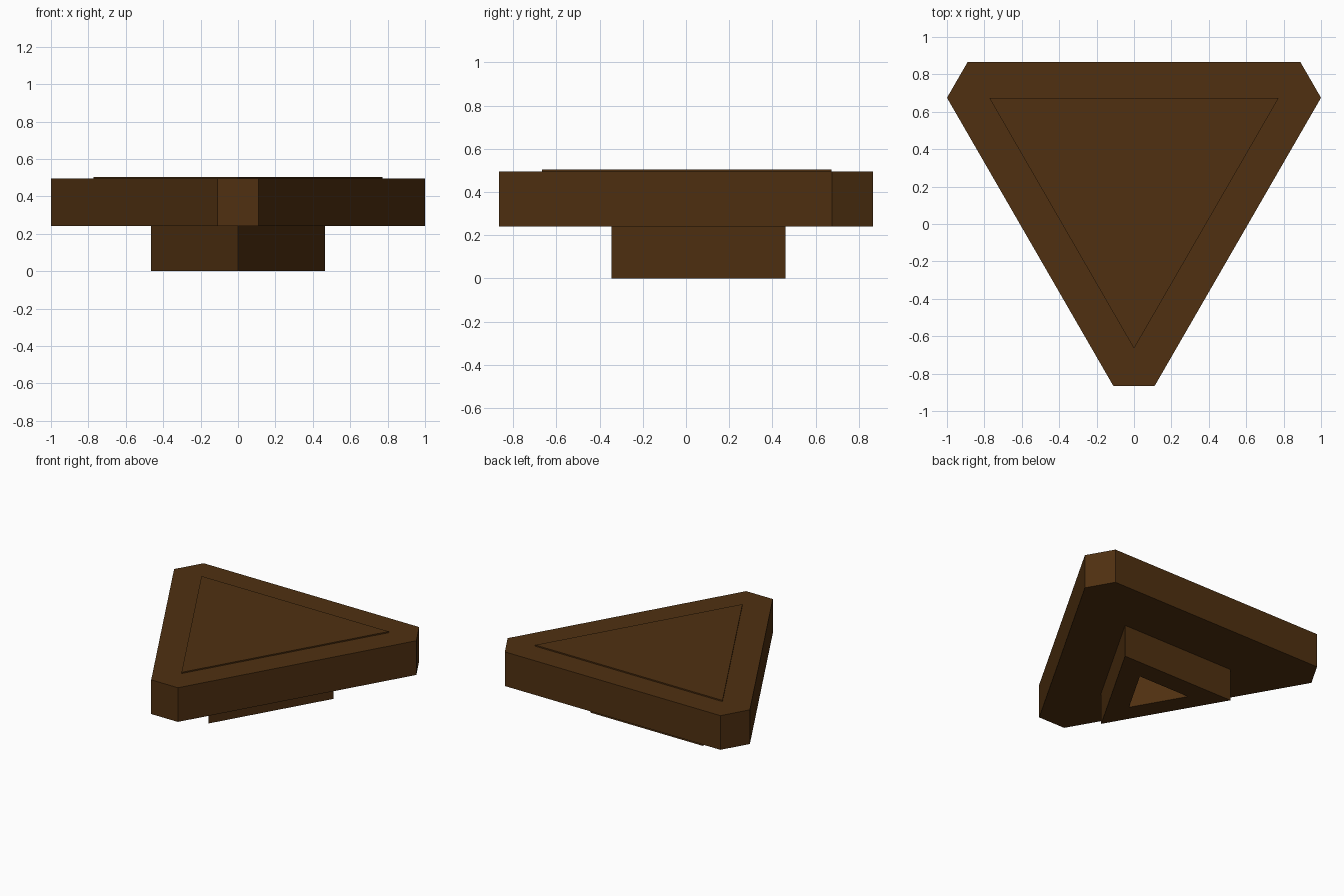
import bpy, bmesh, math
from mathutils import Matrix, Vector

if "Cube" in bpy.data.objects:
    bpy.data.objects.remove(bpy.data.objects["Cube"])

brown = bpy.data.materials.new("dark_brown")
brown.diffuse_color = (0.08, 0.03, 0.0055, 1)
brown.use_nodes = True
brown.node_tree.nodes["Principled BSDF"].inputs["Base Color"].default_value = brown.diffuse_color


def three_fold(points, centre_y):
    """Repeat corner points around a centre at 120 degree steps."""
    loop = []
    for k in range(3):
        turn = Matrix.Rotation(math.radians(120 * k), 3, 'Z')
        loop += [turn @ Vector((x, y, 0)) + Vector((0, centre_y, 0)) for x, y in points]
    return loop


def prism(name, outer, z0, z1, inner=None):
    """Upright prism, or a tube with open ends when an inner loop is given."""
    bm = bmesh.new()

    def ring(loop, z):
        return [bm.verts.new((p.x, p.y, z)) for p in loop]

    def bridge(a, b):
        n = len(a)
        for i in range(n):
            j = (i + 1) % n
            bm.faces.new((a[i], a[j], b[j], b[i]))

    low, high = ring(outer, z0), ring(outer, z1)
    bridge(low, high)
    if inner:
        in_low, in_high = ring(inner, z0), ring(inner, z1)
        bridge(in_low, in_high)
        bridge(low, in_low)
        bridge(high, in_high)
    else:
        bm.faces.new(low)
        bm.faces.new(high)
    bmesh.ops.recalc_face_normals(bm, faces=bm.faces)
    mesh = bpy.data.meshes.new(name)
    bm.to_mesh(mesh)
    bm.free()
    mesh.materials.append(brown)
    bpy.context.collection.objects.link(bpy.data.objects.new(name, mesh))


# Triangular slab with clipped corners
prism("top_slab", three_fold([(-0.11, -1.091), (0.11, -1.091)], 0.2246), 0.24, 0.495)

# Thin raised triangle on the slab
prism("raised_panel", three_fold([(0, -0.893)], 0.227), 0.49, 0.504)

# Triangular foot with a socket open at the bottom
prism("hollow_foot", three_fold([(0, -0.537)], 0.192), 0.0, 0.24,
      three_fold([(0, -0.245)], 0.192))
